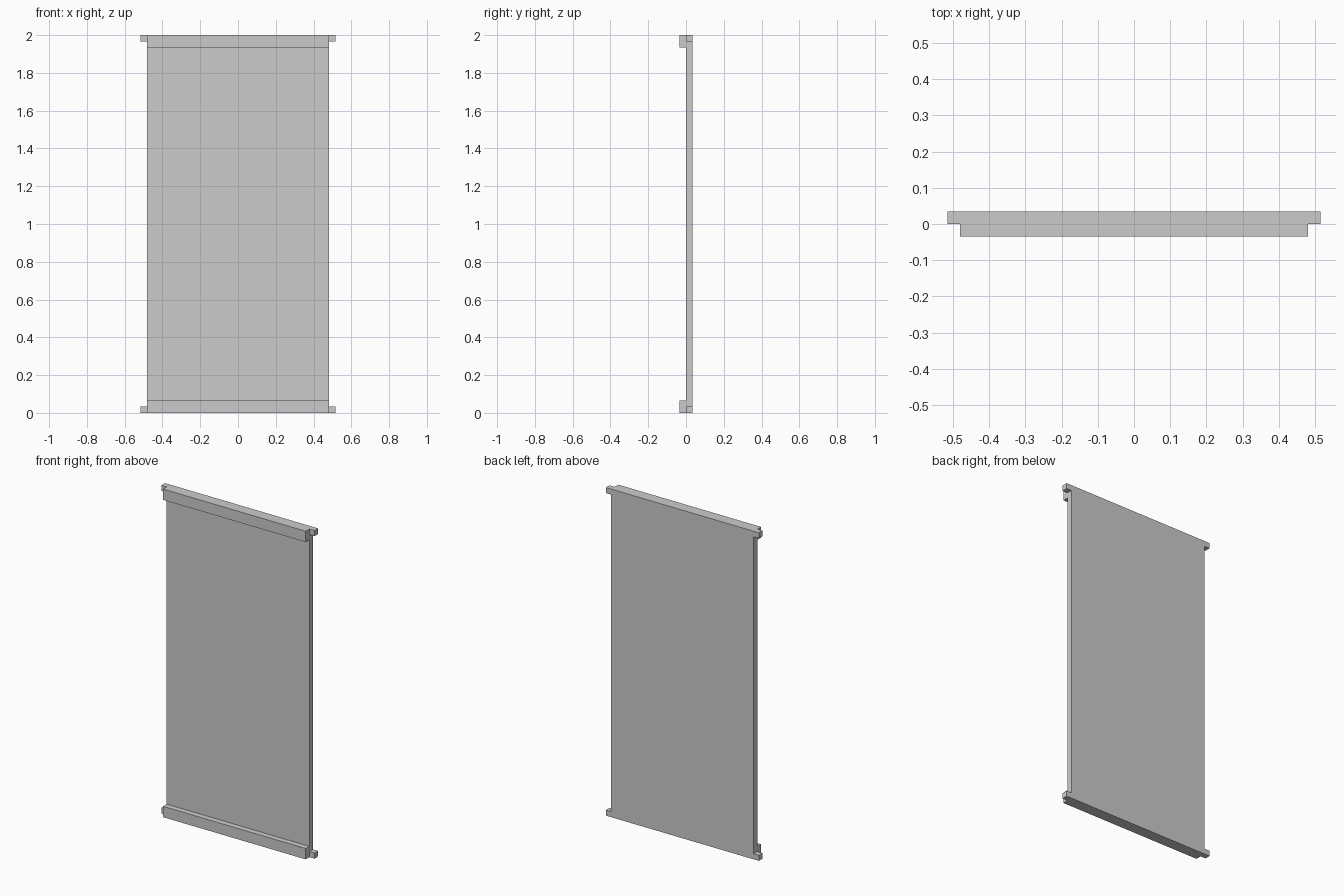
import bpy
import bmesh
from mathutils import Vector

if "Cube" in bpy.data.objects:
    bpy.data.objects.remove(bpy.data.objects["Cube"])

HALF_W, TAB_X = 0.481, 0.516   # panel half width, tab reach
DEPTH, HEIGHT = 0.035, 2.0     # half depth, total height
RAIL_H, TAB_H = 0.066, 0.034


def box(name, lo, hi):
    lo, hi = Vector(lo), Vector(hi)
    bm = bmesh.new()
    bmesh.ops.create_cube(bm, size=1)
    for v in bm.verts:
        v.co = (lo + hi) / 2 + v.co * (hi - lo)
    mesh = bpy.data.meshes.new(name)
    bm.to_mesh(mesh)
    bm.free()
    obj = bpy.data.objects.new(name, mesh)
    bpy.context.collection.objects.link(obj)
    return obj


# Flat board at the back half of the depth
box("panel", (-HALF_W, 0, 0), (HALF_W, DEPTH, HEIGHT))

# Front rails and corner tabs, at the bottom and the top
for level, z0, z1, t0, t1 in (
    ("bottom", 0, RAIL_H, 0, TAB_H),
    ("top", HEIGHT - RAIL_H, HEIGHT, HEIGHT - TAB_H, HEIGHT),
):
    box(f"{level}_rail", (-HALF_W, -DEPTH, z0), (HALF_W, 0, z1))
    for side, x0, x1 in (("left", -TAB_X, -HALF_W), ("right", HALF_W, TAB_X)):
        box(f"{level}_{side}_tab", (x0, 0, t0), (x1, DEPTH, t1))
